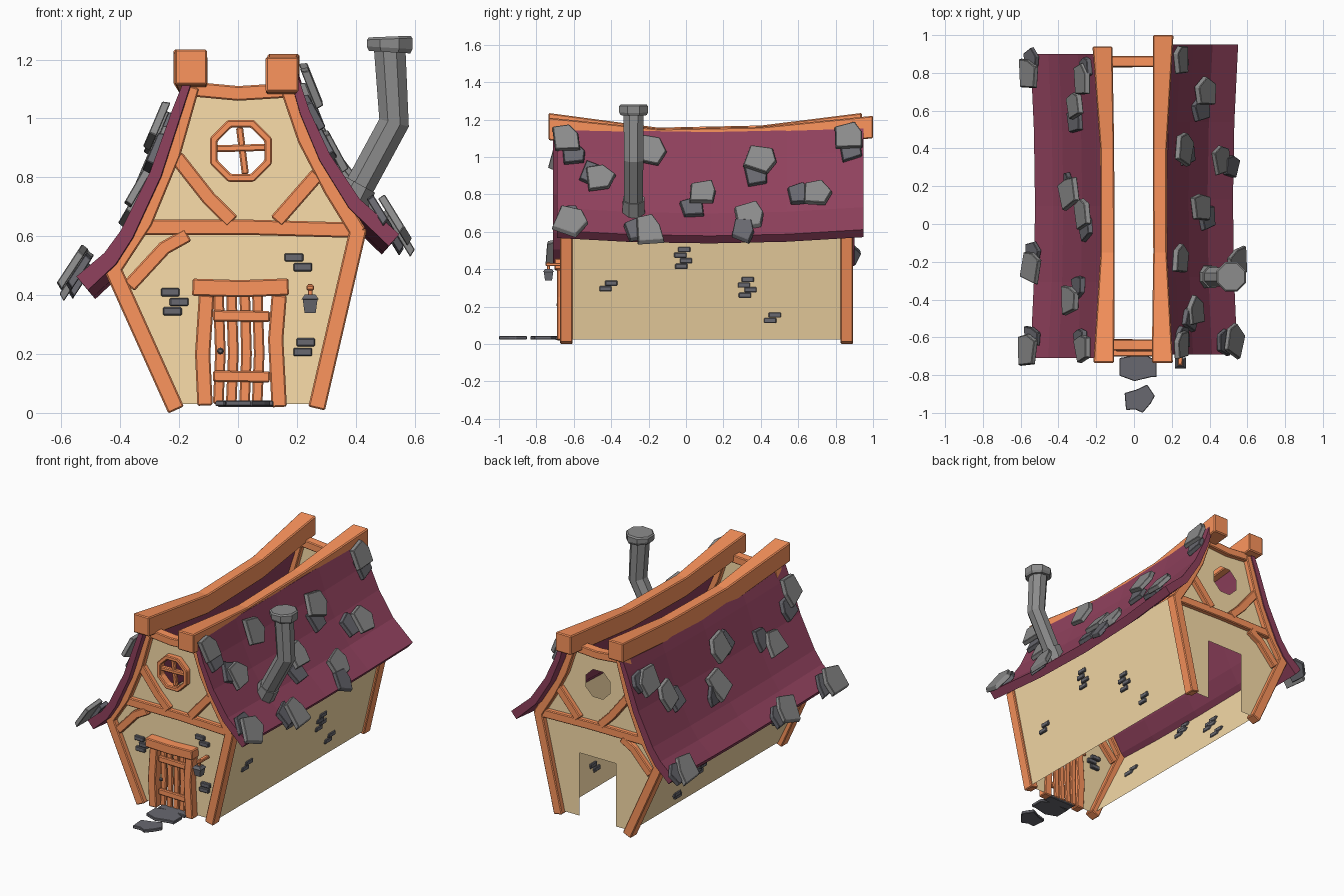
import bpy, bmesh, random
from math import sin, cos, pi
from mathutils import Vector as V

if "Cube" in bpy.data.objects:
    bpy.data.objects.remove(bpy.data.objects["Cube"])

random.seed(4)


def material(name, rgb):
    m = bpy.data.materials.new(name)
    m.diffuse_color = (*rgb, 1)
    m.use_nodes = True
    m.node_tree.nodes["Principled BSDF"].inputs["Base Color"].default_value = m.diffuse_color
    return m


WOOD = material("wood", (0.98, 0.30, 0.11))
PLASTER = material("plaster", (0.96, 0.73, 0.40))
ROOF = material("roof", (0.28, 0.053, 0.11))
STONE = material("stone", (0.14, 0.14, 0.16))
SLATE = material("slate", (0.26, 0.26, 0.26))


def finish(name, bm, mat, bevel=0):
    bmesh.ops.recalc_face_normals(bm, faces=bm.faces)
    me = bpy.data.meshes.new(name)
    bm.to_mesh(me)
    bm.free()
    me.materials.append(mat)
    ob = bpy.data.objects.new(name, me)
    bpy.context.collection.objects.link(ob)
    if bevel:
        b = ob.modifiers.new("bevel", "BEVEL")
        b.width, b.segments = bevel, 1
    return ob


def loft(name, rings, mat, bevel=0, closed=False):
    """Skin a row of rings; cap the ends, or join last to first."""
    bm = bmesh.new()
    rows = [[bm.verts.new(p) for p in r] for r in rings]
    pairs = list(zip(rows, rows[1:])) + ([(rows[-1], rows[0])] if closed else [])
    n = len(rows[0])
    for a, b in pairs:
        for i in range(n):
            bm.faces.new((a[i], a[(i + 1) % n], b[(i + 1) % n], b[i]))
    if not closed:
        bm.faces.new(rows[0])
        bm.faces.new(rows[-1])
    return finish(name, bm, mat, bevel)


def beam(name, pts, width, y, depth=0.06, mat=WOOD, closed=False):
    """Timber following an (x, z) path on a gable."""
    rings = []
    n = len(pts)
    for i, (x, z) in enumerate(pts):
        a = pts[(i - 1) % n] if closed else pts[max(i - 1, 0)]
        b = pts[(i + 1) % n] if closed else pts[min(i + 1, n - 1)]
        t = V((b[0] - a[0], 0, b[1] - a[1])).normalized()
        side = V((-t.z, 0, t.x)) * width / 2
        c, d = V((x, y, z)), V((0, depth / 2, 0))
        rings.append([c + side + d, c + side - d, c - side - d, c - side + d])
    return loft(name, rings, mat, 0.005, closed)


def box(name, c, s, mat, bevel=0.004):
    x, y, z = (k / 2 for k in s)
    ring = [(-x, -y), (x, -y), (x, y), (-x, y)]
    return loft(name, [[V(c) + V((a, b, h)) for a, b in ring] for h in (-z, z)], mat, bevel)


def octagon(cx, cz, r):
    return [(cx + r * cos((i + .5) * pi / 4), cz + r * sin((i + .5) * pi / 4)) for i in range(8)]


# gable walls with doorway and round window opening
OUTLINE = [(-.2, .03), (-.43, .5), (-.32, .65), (-.225, .88), (-.17, 1.08), (.18, 1.08),
           (.235, .93), (.32, .77), (.42, .62), (.28, .03), (.14, .03), (.14, .425),
           (-.115, .425), (-.115, .03)]
FRONT, BACK = -.64, .86
for label, y in (("front", FRONT), ("back", BACK)):
    bm = bmesh.new()
    edges = []
    for loop in (OUTLINE, octagon(.01, .89, .092)):
        vs = [bm.verts.new((x, y, z)) for x, z in loop]
        edges += [bm.edges.new((vs[i - 1], vs[i])) for i in range(len(vs))]
    bmesh.ops.triangle_fill(bm, edges=edges, use_beauty=True)
    finish(label + "_gable_wall", bm, PLASTER)

# long side walls
for label, low, high in (("left", (-.215, .025), (-.445, .5)), ("right", (.285, .025), (.425, .63))):
    bm = bmesh.new()
    bm.faces.new([bm.verts.new((p[0], y, p[1])) for p, y in
                  ((low, FRONT), (low, BACK), (high, BACK), (high, FRONT))])
    finish(label + "_side_wall", bm, PLASTER)

# timber frame on both gables
FRAME = {
    "left_post": ([(-.21, .01), (-.435, .51)], .058),
    "right_post": ([(.267, .015), (.41, .63)], .058),
    "left_rafter": ([(-.425, .49), (-.32, .65), (-.225, .88), (-.16, 1.11)], .06),
    "right_rafter": ([(.41, .61), (.318, .76), (.23, .93), (.172, 1.1)], .056),
    "cross_beam": ([(-.33, .63), (.05, .63), (.41, .62)], .052),
    "collar_beam": ([(-.16, 1.1), (0, 1.085), (.16, 1.095)], .05),
    "lower_brace": ([(-.37, .43), (-.25, .56), (-.17, .605)], .048),
    "left_brace": ([(-.21, .87), (-.1, .73), (-.02, .65)], .05),
    "right_brace": ([(.27, .81), (.13, .65)], .05)}
for i, (name, (pts, w)) in enumerate(FRAME.items()):
    depth = .066 if i < 4 else .054 + .001 * i
    for label, y in (("front_", FRONT), ("back_", BACK)):
        beam(label + name, pts, w, y, depth)

# window frame and bars
beam("window_frame", octagon(.01, .89, .1), .028, -.65, .05, closed=True)
beam("window_upright", [(.005, .97), (.025, .81)], .024, -.65, .025)
beam("window_crossbar", [(-.08, .897), (.105, .902)], .024, -.65, .03)

# door
beam("door_lintel", [(-.155, .427), (.01, .422), (.172, .428)], .058, -.665, .075)
beam("left_jamb", [(-.112, .025), (-.12, .2), (-.107, .4)], .052, -.66)
beam("right_jamb", [(.14, .02), (.128, .25), (.14, .4)], .052, -.66)
for i, x in enumerate((-.064, -.02, .025, .068)):
    beam(f"door_plank_{i}", [(x - .003, .03), (x + .004, .2), (x - .002, .4)], .036, -.645, .02)
for i, z in enumerate((.125, .33)):
    beam(f"door_rail_{i}", [(-.085, z), (.108, z - .003)], .038, -.662, .02)
box("threshold", (.025, -.67, .03), (.19, .06, .02), STONE)
loft("door_knob", [[(-.06 + r * cos(a * pi / 4), y, .21 + r * sin(a * pi / 4)) for a in range(8)]
                   for y, r in ((-.67, .005), (-.68, .012), (-.692, .006))], STONE)

# sagging ridge beams: y, centre x, half width, top z
RIDGE = {"left": [(-.735, -.16, .055, 1.235), (-.15, -.14, .037, 1.157),
                  (.4, -.142, .037, 1.168), (.94, -.167, .053, 1.235)],
         "right": [(-.735, .15, .056, 1.21), (-.15, .138, .036, 1.15),
                   (.4, .137, .037, 1.16), (1.0, .155, .054, 1.22)]}
for label, st in RIDGE.items():
    loft(label + "_ridge_beam", [[(x - w, y, z), (x + w, y, z), (x + w, y, z - .12), (x - w, y, z - .12)]
                                 for y, x, w, z in st], WOOD, .006)

# flared roof slopes
PROFILE = {-1: [(-.185, 1.13), (-.225, 1.03), (-.3, .82), (-.4, .62), (-.455, .545), (-.55, .465)],
           1: [(.2, 1.165), (.245, 1.03), (.315, .88), (.415, .73), (.55, .61)]}
SPAN = {-1: (-.71, .9), 1: (-.69, .95)}


def sag(side, y):
    k = 1 - ((y - .1) / .83) ** 2
    return V((-side * .026 * k, 0, -.032 * k))


def inward(side, i):
    """Profile point and its unit direction into the house."""
    p = PROFILE[side]
    a, b = p[max(i - 1, 0)], p[min(i + 1, len(p) - 1)]
    t = V((b[0] - a[0], 0, b[1] - a[1])).normalized()
    return V((p[i][0], 0, p[i][1])), V((t.z, 0, -t.x)) * side


for side, label in ((-1, "left"), (1, "right")):
    data = [inward(side, i) for i in range(len(PROFILE[side]))]
    ring = [p for p, d in data] + [p + d * (.026 + .007 * i) for i, (p, d) in list(enumerate(data))[::-1]]
    lo, hi = SPAN[side]
    rings = []
    for k in range(5):
        y = lo + (hi - lo) * k / 4
        rings.append([p + sag(side, y) + V((0, y, 0)) for p in ring])
    loft(label + "_roof", rings, ROOF)


def slate(name, side, y, axis, value, lift):
    """Broken slate at the roof spot whose x or z equals value."""
    best = None
    pr = PROFILE[side]
    for a, b in zip(pr, pr[1:]):
        for k in range(21):
            p = V((a[0], y, a[1])).lerp(V((b[0], y, b[1])), k / 20) + sag(side, y)
            if best is None or abs(p[axis] - value) < best[0]:
                best = (abs(p[axis] - value), p, V((b[0] - a[0], 0, b[1] - a[1])).normalized())
    _, p, down = best
    out = V((-down.z, 0, down.x)) * side
    down = (down + out * (-.3 if p.z < .69 else .06)).normalized()   # eave slates droop
    turn = random.uniform(-.35, .35)
    u = V((0, 1, 0)) * cos(turn) + down * sin(turn)
    v = down * cos(turn) - V((0, 1, 0)) * sin(turn)
    shape = [(-.062, -.075), (.045, -.08), (.078, -.01), (.06, .075), (-.068, .06)]
    size = .85 if lift < .02 else 1.08
    shape = [(size * a * random.uniform(.75, 1.2), size * b * random.uniform(.8, 1.1)) for a, b in shape]
    rings = [[p + out * (lift + h) + u * a * s + v * b * s for a, b in shape]
             for h, s in ((-.008, 1), (.02, .93))]
    loft(name, rings, SLATE if lift > .02 else STONE, .003)


# slates: right by (y, z), left by (y, x); each upper slate precedes the one it overlaps
RIGHT = [(-.65, 1.09), (-.61, 1.01), (-.19, 1.02), (.39, .97), (.37, .9), (.87, 1.1), (.88, 1.03),
         (-.5, .9), (-.47, .87), (.09, .79), (.03, .72), (.69, .78), (.61, .79), (-.63, .67),
         (-.62, .63), (-.26, .6), (-.2, .58), (.34, .65), (.3, .6)]
LEFT = [(.86, -.535), (.8, -.545), (.82, -.24), (.76, -.24), (.54, -.3), (.63, -.28), (.22, -.34),
        (.17, -.32), (-.03, -.24), (.05, -.24), (-.16, -.53), (-.22, -.545), (-.33, -.28),
        (-.4, -.31), (-.62, -.27), (-.66, -.24), (-.6, -.535), (-.67, -.545)]
for side, axis, spots, label in ((1, 2, RIGHT, "right"), (-1, 0, LEFT, "left")):
    for i, (y, val) in enumerate(spots):
        top = (i in (0, 2, 3, 5, 8, 9, 11, 14, 16, 17)) if side > 0 else i % 2
        slate(f"{label}_slate_{i}", side, y, axis, val, .03 if top else .01)


# bent stovepipe chimney
def pipe(name, path):
    rings = []
    for x, z, r, tilt in path:
        rings.append([V((x + r * cos(a * pi / 4 + pi / 8) * cos(tilt), -.28 + r * sin(a * pi / 4 + pi / 8),
                         z - r * cos(a * pi / 4 + pi / 8) * sin(tilt))) for a in range(8)])
    loft(name, rings, SLATE)


pipe("chimney_pipe", [(.37, .69, .054, .5), (.53, .985, .056, .25), (.515, 1.24, .058, 0)])
pipe("chimney_collar", [(.375, .7, .065, .5), (.415, .775, .062, .5)])
pipe("chimney_cap", [(.515, 1.225, .076, .06), (.515, 1.24, .084, .06), (.515, 1.27, .084, -.04),
                     (.515, 1.278, .076, -.04)])

# exposed bricks: gable (x, z) and sides (y, z)
for i, (x, z) in enumerate([(-.23, .41), (-.2, .377), (-.223, .345), (.19, .528), (.22, .495),
                            (.23, .24), (.22, .207)]):
    box(f"front_brick_{i}", (x, FRONT, z), (.064, .035, .028), STONE)
SIDE = [(-.01, .505), (-.03, .475), (0, .445), (-.025, .415), (-.4, .325), (-.43, .295), (.33, .345),
        (.31, .315), (.345, .29), (.315, .26), (.475, .155), (.45, .125)]
for i, (y, z) in enumerate(SIDE):
    box(f"right_brick_{i}", (.285 + (z - .025) * .231, y, z), (.018, .066, .028), STONE)
    zl = z * .85
    box(f"left_brick_{i}", (-.215 - (zl - .025) * .484, y, zl), (.024, .066, .028), STONE)

# hanging lantern
box("lantern_bracket", (.245, -.7, .425), (.026, .1, .018), WOOD)
box("lantern_hook", (.245, -.735, .415), (.016, .016, .045), WOOD, .002)
loft("lantern", [[(.245 + sx * r, -.735 + sy * r, z) for sx, sy in ((-1, -1), (1, -1), (1, 1), (-1, 1))]
                 for z, r in ((.34, .019), (.385, .025), (.386, .029), (.402, .018))], STONE)

# stepping stones
for i, (x, y, w, d) in enumerate([(.022, -.76, .098, .072), (.03, -.925, .08, .075)]):
    shape = [(-1, -.6), (-.2, -1), (.7, -.7), (1, -.7), (1, .5), (.3, 1), (-.4, .85), (-1, .7)]
    if i:
        shape = [(-.9, -.8), (-.3, -.75), (.2, -1), (.75, -.3), (1, .2), (.5, 1), (-.2, .65), (-1, .4)]
    loft(f"stepping_stone_{i}", [[(x + a * w, y + b * d, z) for a, b in shape] for z in (.023, .042)],
         STONE, .003)
